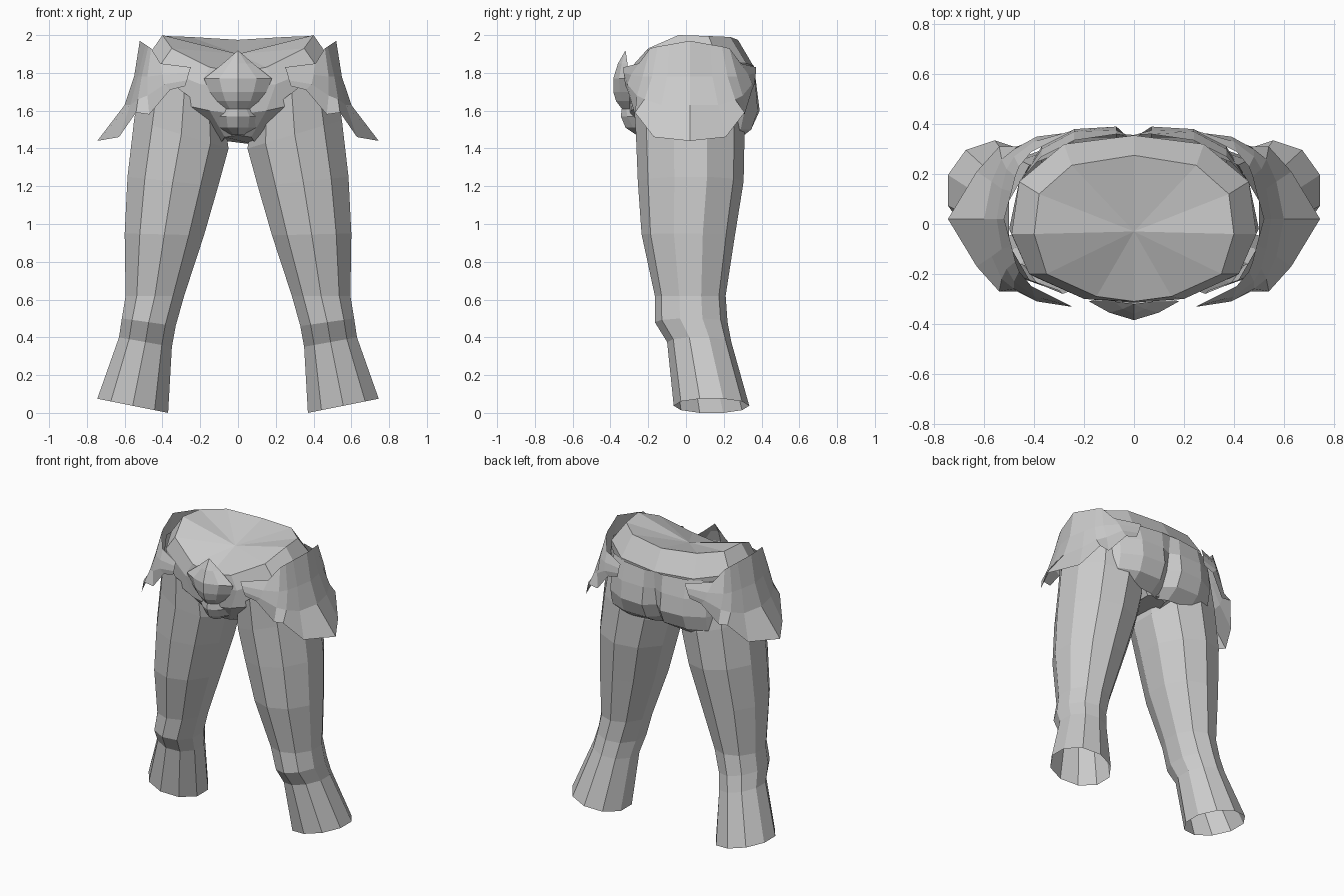
import bpy, bmesh, math

grey = bpy.data.materials.new("grey")
grey.diffuse_color = (0.6, 0.6, 0.6, 1)


def finish(name, bm):
    """Weld, orient and store a flat shaded part."""
    bmesh.ops.remove_doubles(bm, verts=bm.verts, dist=0.0005)
    bmesh.ops.recalc_face_normals(bm, faces=bm.faces)
    me = bpy.data.meshes.new(name)
    bm.to_mesh(me)
    bm.free()
    me.materials.append(grey)
    ob = bpy.data.objects.new(name, me)
    bpy.context.collection.objects.link(ob)
    return ob


def skin(bm, rows, closed=True):
    """Bridge rows of points with quads."""
    vs = [[bm.verts.new(p) for p in r] for r in rows]
    n = len(vs[0])
    for a, b in zip(vs, vs[1:]):
        for i in range(n if closed else n - 1):
            j = (i + 1) % n
            bm.faces.new((a[i], a[j], b[j], b[i]))
    return vs


def flip(points, s):
    return [(s * x, y, z) for x, y, z in points]


# Pelvis: half rings from back centre to front centre, waist to crotch
half_rings = [
    [(0, .275, 1.975), (.25, .235, 1.99), (.38, .12, 1.995), (.4, -.04, 2.0),
     (.35, -.2, 1.93), (.15, -.29, 1.83), (0, -.31, 1.80)],
    [(0, .355, 1.84), (.28, .32, 1.85), (.46, .17, 1.87), (.49, -.04, 1.87),
     (.42, -.2, 1.83), (.2, -.30, 1.74), (0, -.315, 1.72)],
    [(0, .32, 1.65), (.28, .29, 1.65), (.46, .17, 1.65), (.50, -.02, 1.65),
     (.38, -.22, 1.65), (.15, -.29, 1.6), (0, -.30, 1.58)],
    [(0, .24, 1.45), (.07, .22, 1.44), (.09, .12, 1.42), (.09, 0, 1.42),
     (.09, -.1, 1.43), (.07, -.19, 1.46), (0, -.22, 1.47)],
]
bm = bmesh.new()
rings = skin(bm, [h + flip(h[-2:0:-1], -1) for h in half_rings])
bm.faces.new(rings[-1])
# Sunken waist cap as a fan
hub = bm.verts.new((0, -.03, 1.9))
for i, v in enumerate(rings[0]):
    bm.faces.new((v, rings[0][i - 1], hub))
finish("pelvis", bm)

# Seat: two cheeks with a centre groove; rows are height, then depth per column
seat_x = (0, .07, .24, .37, .45)
seat_rows = [
    (1.84, .357, .36, .335, .27, .18),
    (1.72, .345, .375, .37, .30, .18),
    (1.60, .325, .39, .38, .31, .18),
    (1.50, .28, .345, .345, .29, .17),
    (1.44, .22, .25, .27, .24, .14),
]
bm = bmesh.new()
rows = []
for z, *depth in seat_rows:
    half = [(x, y, z) for x, y in zip(seat_x, depth)]
    rows.append(flip(half[:0:-1], -1) + half)
skin(bm, rows, closed=False)
finish("seat", bm)

# Leg rings: inner x, inner z, outer x, outer z, front y, back y
leg_rings = [
    (.07, 1.53, .50, 1.86, -.28, .29),
    (.05, 1.40, .55, 1.55, -.265, .31),
    (.105, 1.20, .585, 1.25, -.255, .305),
    (.18, .94, .60, .95, -.235, .26),
    (.285, .62, .595, .62, -.165, .21),
    (.33, .46, .615, .50, -.165, .22),
    (.35, .35, .63, .40, -.10, .24),
    (.37, 0, .745, .075, -.065, .335),
]


def leg_ring(xi, zi, xo, zo, yf, yb):
    """Ten sided ring, tilted from the inner to the outer height."""
    pts = []
    for k in range(10):
        a = math.radians(18 + 36 * k)
        u = .5 + .5 * math.cos(a) / math.cos(math.pi / 10)
        v = .5 + .5 * math.sin(a)
        pts.append((xi + u * (xo - xi), yf + v * (yb - yf), zi + u * (zo - zi)))
    return pts


# Hip flap columns from front tip to side ridge, each top to bottom
flap_front = [
    [(.25, -.33, 1.83), (.26, -.33, 1.80), (.27, -.325, 1.76), (.28, -.32, 1.73)],
    [(.41, -.25, 1.85), (.40, -.29, 1.79), (.39, -.31, 1.74), (.36, -.31, 1.71)],
    [(.46, -.19, 1.93), (.48, -.23, 1.78), (.48, -.26, 1.68), (.47, -.27, 1.58)],
    [(.475, -.15, 1.94), (.51, -.18, 1.78), (.53, -.22, 1.66), (.54, -.27, 1.59)],
    [(.49, -.09, 1.95), (.53, -.10, 1.78), (.57, -.13, 1.63), (.63, -.17, 1.46)],
    [(.52, .02, 1.97), (.55, .02, 1.78), (.60, .02, 1.63), (.745, .02, 1.44)],
]
# The rear half mirrors the front half across the side ridge
flap_columns = flap_front + [[(x, .04 - y, z) for x, y, z in c]
                             for c in flap_front[-2::-1]]

for side, s in (("right", 1), ("left", -1)):
    # Open ended leg
    bm = bmesh.new()
    skin(bm, [flip(leg_ring(*r), s) for r in leg_rings])
    finish(side + "_leg", bm)

    # Thin flared flap around the hip
    bm = bmesh.new()
    skin(bm, [flip(c, s) for c in flap_columns], closed=False)
    finish(side + "_hip_flap", bm)

# Front guard rows: half width, z, edge y, middle y
guard_rows = [
    (0, 1.92, -.32, -.32), (.08, 1.85, -.31, -.36), (.18, 1.77, -.31, -.385),
    (.15, 1.70, -.30, -.385), (.12, 1.65, -.29, -.37), (.08, 1.61, -.28, -.34),
    (.11, 1.57, -.26, -.345), (.10, 1.51, -.22, -.32), (.04, 1.47, -.19, -.26),
]
bm = bmesh.new()
skin(bm, [[(w * f, ye + (ym - ye) * t, z)
           for f, t in ((-1, 0), (-.55, .6), (0, 1), (.55, .6), (1, 0))]
          for w, z, ye, ym in guard_rows], closed=False)
finish("front_guard", bm)
